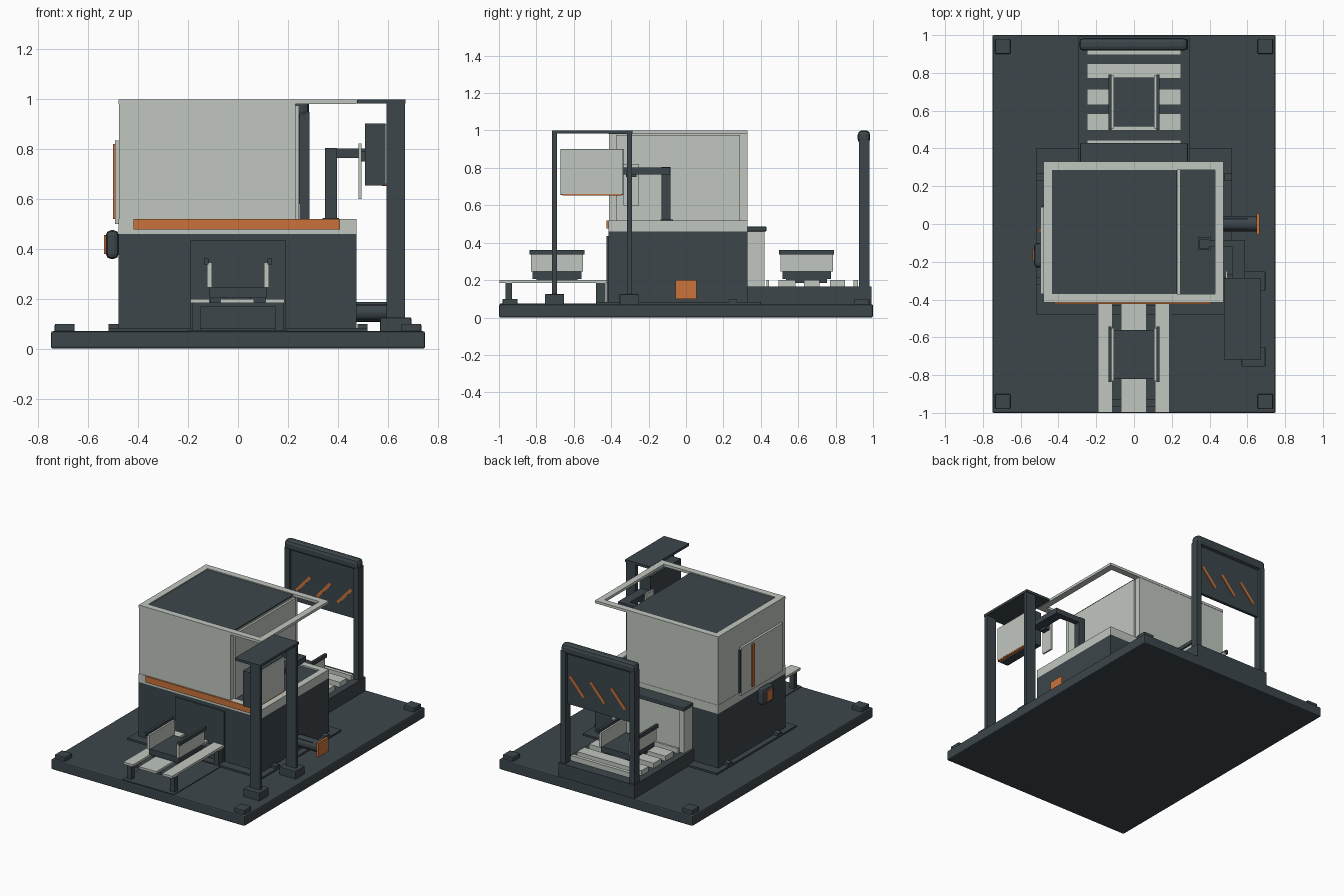
import bpy, math
from mathutils import Matrix

if "Cube" in bpy.data.objects:
    bpy.data.objects.remove(bpy.data.objects["Cube"])


def material(name, rgb):
    m = bpy.data.materials.new(name)
    m.diffuse_color = (*rgb, 1)
    m.use_nodes = True
    m.node_tree.nodes["Principled BSDF"].inputs["Base Color"].default_value = m.diffuse_color
    return m


DARK = material("dark slate", (0.045, 0.061, 0.070))
LIGHT = material("pale grey", (0.53, 0.57, 0.52))
ORANGE = material("orange", (0.58, 0.17, 0.045))


def box(name, x, y, z, mat, bevel=0):
    """Box from (min, max) ranges, with an optional bevel."""
    bpy.ops.mesh.primitive_cube_add(size=1)
    o = bpy.context.object
    o.name = name
    size = [r[1] - r[0] for r in (x, y, z)]
    o.data.transform(Matrix.Diagonal((*size, 1)))
    o.location = [(r[0] + r[1]) / 2 for r in (x, y, z)]
    o.data.materials.append(mat)
    if bevel:
        b = o.modifiers.new("bevel", 'BEVEL')
        b.width, b.segments = bevel, 2
    return o


def rod(name, centre, radius, length, mat):
    """Smooth cylinder along x."""
    bpy.ops.mesh.primitive_cylinder_add(vertices=24, radius=radius, depth=length,
                                        location=centre, rotation=(0, math.pi / 2, 0))
    o = bpy.context.object
    o.name = name
    o.data.materials.append(mat)
    bpy.ops.object.shade_smooth_by_angle()
    return o


def frame(name, x, y, z, w, mat):
    """Rectangular ring lying flat."""
    for s in (0, 1):
        ys = (y[0], y[0] + w) if s == 0 else (y[1] - w, y[1])
        xs = (x[0], x[0] + w) if s == 0 else (x[1] - w, x[1])
        box(name + "_long", x, ys, z, mat)
        box(name + "_short", xs, (y[0] + w, y[1] - w), z, mat)


# Base slab, corner pads and low plinths
box("base", (-.75, .75), (-1, 1), (0, .07), DARK, .008)
for sx in (-1, 1):
    for sy in (-1, 1):
        cx, cy = sx * .695, sy * .94
        box("corner_pad", (cx - .04, cx + .04), (cy - .04, cy + .04), (.065, .1), DARK, .005)
box("plinth", (-.52, .52), (-.48, .40), (.065, .082), DARK)
box("front_plinth", (-.2, .2), (-.995, -.48), (.065, .075), DARK)
for sx in (-1, 1):
    for y in (-.3, .25):
        box("anchor", (sx * .5 - .02, sx * .5 + .02), (y - .02, y + .02), (.08, .1), DARK)

# Machine body, worktop and tall housing
box("lower_body", (-.48, .475), (-.415, .33), (.08, .46), DARK)
frame("worktop_trim", (-.48, .475), (-.415, .33), (.46, .52), .045, LIGHT)
box("worktop", (-.44, .435), (-.375, .29), (.455, .51), DARK)
box("housing", (-.478, .23), (-.412, .328), (.515, .985), LIGHT)
box("housing_side_panel", (.23, .245), (-.375, .29), (.52, .975), LIGHT)
box("roof", (-.44, .228), (-.375, .29), (.98, .993), DARK)
frame("top_frame", (-.48, .475), (-.415, .33), (.982, 1), .045, LIGHT)
box("front_stripe", (-.42, .41), (-.424, -.414), (.477, .52), ORANGE)
box("front_hatch", (-.19, .19), (-.424, -.41), (.08, .435), DARK)

# Left panel and beacon
box("left_panel", (-.494, -.476), (-.37, .09), (.50, .835), LIGHT)
box("left_panel_handle", (-.502, -.49), (-.045, -.02), (.52, .82), ORANGE)
box("left_panel_hinge", (-.488, -.476), (.088, .1), (.52, .82), DARK)
box("left_drive", (-.53, -.478), (-.23, -.10), (.36, .475), DARK, .02)
box("left_drive_plate", (-.537, -.528), (-.197, -.133), (.38, .455), ORANGE)


# Open carrier used on both conveyors
def carrier(cy):
    box("carrier_base", (-.115, .115), (cy - .13, cy + .13), (.205, .245), DARK)
    for s in (-1, 1):
        a, b = sorted((s * .105, s * .125))
        box("carrier_wall", (a, b), (cy - .14, cy + .14), (.245, .345), LIGHT)
        a, b = sorted((s * .118, s * .136))
        box("carrier_rail", (a, b), (cy - .147, cy + .147), (.337, .362), DARK)
        a, b = sorted((s * .05, s * .11))
        box("carrier_runner", (a, b), (cy - .11, cy + .11), (.185, .21), DARK)


carrier(-.69)
carrier(.645)

# Front conveyor with lengthwise slats
for x in ((-.19, -.115), (-.07, .065), (.11, .187)):
    box("front_slat", x, (-.998, -.415), (.184, .2), LIGHT)
for y in ((-.965, -.93), (-.48, -.43)):
    box("front_crossbeam", (-.185, .185), y, (.168, .185), DARK)
    for s in (-1, 1):
        a, b = sorted((s * .15, s * .185))
        box("front_leg", (a, b), y, (.07, .17), DARK)

# Rear conveyor with crosswise slats
box("rear_bed", (-.295, .295), (.33, .992), (.065, .165), DARK)
for y in ((.43, .445), (.495, .585), (.63, .715), (.77, .85), (.895, .92)):
    box("rear_slat", (-.25, .25), y, (.16, .2), LIGHT)

# Rear exit hood
for s in (-1, 1):
    a, b = sorted((s * .245, s * .28))
    box("hood_side", (a, b), (.325, .42), (.165, .462), LIGHT)
box("hood_back", (-.245, .245), (.33, .39), (.165, .462), LIGHT)
box("hood_cap", (-.285, .285), (.325, .43), (.46, .487), DARK, .006)

# Rear gantry with striped sign
for s in (-1, 1):
    a, b = sorted((s * .247, s * .287))
    box("gantry_post", (a, b), (.925, .98), (.07, .95), DARK)
box("gantry_beam", (-.29, .285), (.918, .985), (.93, 1), DARK, .022)
box("gantry_sign", (-.25, .25), (.942, .962), (.58, .935), DARK)
for x in (-.15, .01, .17):
    for y in (.94, .964):
        o = box("sign_stripe", (x - .08, x + .08), (y - .003, y + .003), (.71, .73), ORANGE)
        o.rotation_euler.y = -math.radians(48)

# Control tower on the right
for cy in (-.703, -.303):
    box("tower_post", (.595, .67), (cy - .013, cy + .013), (.12, .99), DARK)
    box("tower_foot", (.57, .695), (cy - .052, cy + .052), (.065, .125), DARK, .004)
box("tower_roof", (.477, .672), (-.717, -.285), (.983, 1), DARK)
box("display_case", (.51, .592), (-.672, -.335), (.655, .902), DARK)
box("display_face", (.59, .599), (-.668, -.339), (.66, .898), LIGHT)
box("display_stripe", (.578, .598), (-.66, -.345), (.652, .66), ORANGE)

# Swing arm from worktop to display
box("arm_column", (.348, .396), (-.13, -.083), (.505, .805), DARK)
box("arm_foot", (.338, .405), (-.137, -.07), (.505, .525), DARK)
box("arm_beam", (.348, .56), (-.123, -.085), (.765, .803), DARK)
box("arm_reach", (.52, .588), (-.345, -.085), (.765, .803), DARK)
box("key_panel", (.484, .496), (-.335, -.25), (.6, .822), LIGHT)
box("key_panel_mount", (.494, .53), (-.32, -.265), (.75, .79), DARK)

# Side outlet
rod("outlet_pipe", (.56, 0, .148), .04, .18, DARK)
box("outlet_cap", (.648, .664), (-.055, .055), (.1, .2), ORANGE)
box("outlet_bracket", (.47, .6), (-.03, .03), (.12, .178), DARK)
